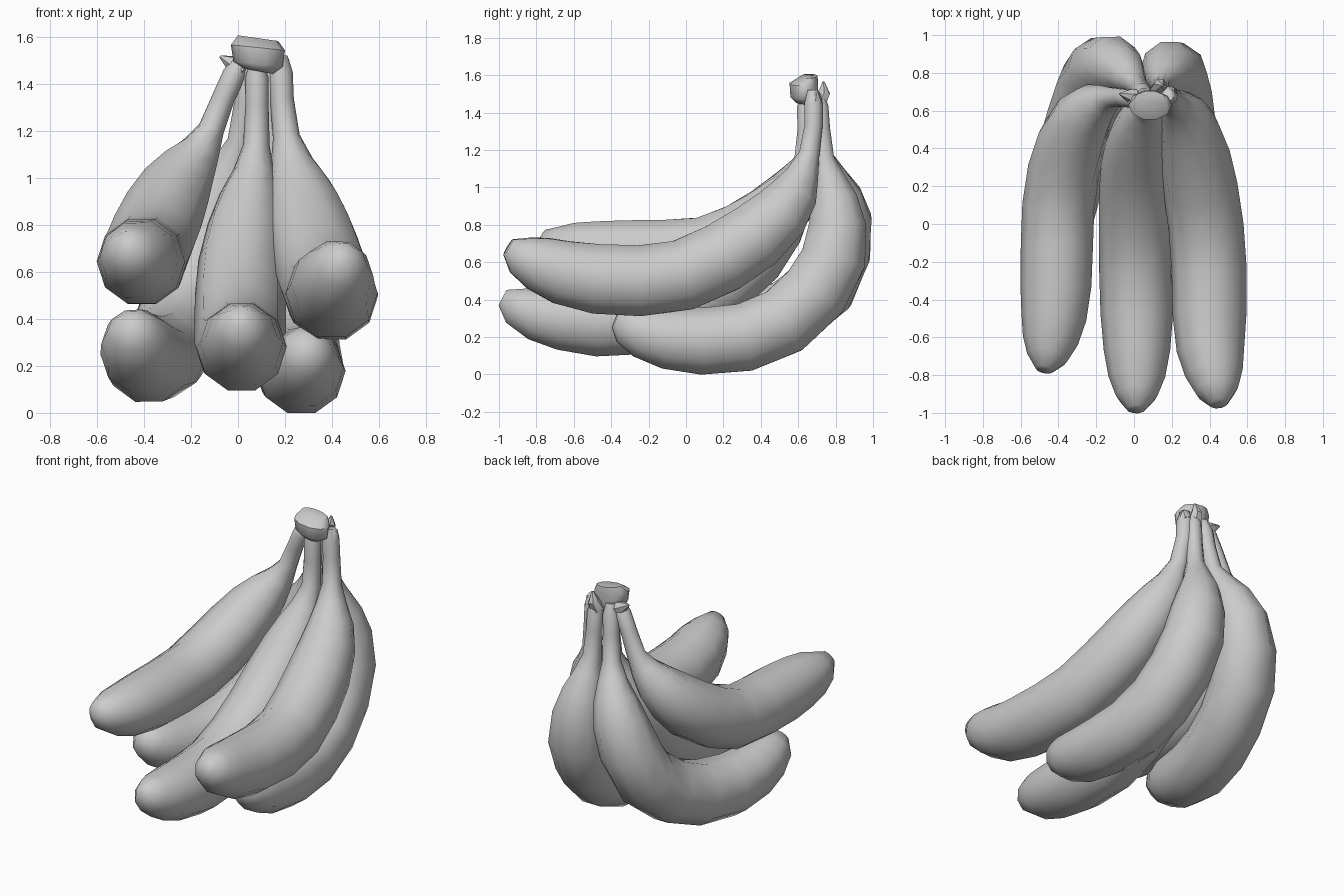
import bpy, bmesh, math
from mathutils import Vector

cube = bpy.data.objects.get("Cube")
if cube:
    bpy.data.objects.remove(cube)

# One plain grey for the whole bunch
GREY = (0.6, 0.6, 0.6, 1)
mat = bpy.data.materials.new("plain grey")
mat.use_nodes = True
mat.diffuse_color = GREY
mat.node_tree.nodes["Principled BSDF"].inputs["Base Color"].default_value = GREY

SIDES = 10
# Shared banana thickness: (fraction of length, radius)
PROFILE = [(0, .03), (.03, .05), (.08, .05), (.15, .057), (.2, .09), (.25, .132), (.31, .165),
           (.39, .188), (.48, .196), (.58, .197), (.68, .197), (.78, .194),
           (.86, .178), (.92, .152), (.965, .112), (1, .05)]


def add_object(name, bm, angle):
    bmesh.ops.recalc_face_normals(bm, faces=bm.faces)
    mesh = bpy.data.meshes.new(name)
    bm.to_mesh(mesh)
    bm.free()
    mesh.materials.append(mat)
    obj = bpy.data.objects.new(name, mesh)
    bpy.context.collection.objects.link(obj)
    bpy.ops.object.select_all(action='DESELECT')
    obj.select_set(True)
    bpy.context.view_layer.objects.active = obj
    bpy.ops.object.shade_smooth_by_angle(angle=math.radians(angle))


def smooth_path(points, steps=12):
    """Dense Catmull-Rom curve through the points."""
    p = [Vector(q) for q in points]
    p = [2 * p[0] - p[1]] + p + [2 * p[-1] - p[-2]]
    dense = []
    for a, b, c, d in zip(p, p[1:], p[2:], p[3:]):
        for i in range(steps):
            t = i / steps
            dense.append(.5 * (2 * b + (c - a) * t + (2 * a - 5 * b + 4 * c - d) * t ** 2
                               + (3 * b - a - 3 * c + d) * t ** 3))
    return dense + [p[-2]]


def at_fraction(path, f):
    """Point and direction at a fraction of the path length."""
    lengths = [(b - a).length for a, b in zip(path, path[1:])]
    left = f * sum(lengths)
    for a, b, length in zip(path, path[1:], lengths):
        if left <= length:
            break
        left -= length
    return a.lerp(b, min(left / length, 1)), (b - a).normalized()


def tube(name, points, profile, scale=1, sides=SIDES, angle=75):
    path = smooth_path(points)
    bm = bmesh.new()
    rings = []
    for f, radius in profile:
        centre, along = at_fraction(path, f)
        across = (Vector((1, 0, 0)) - along * along.x).normalized()
        up = along.cross(across)
        rings.append([bm.verts.new(centre + radius * scale * (
            across * math.cos(k * math.tau / sides) + up * math.sin(k * math.tau / sides)))
            for k in range(sides)])
    for a, b in zip(rings, rings[1:]):
        for k in range(sides):
            n = (k + 1) % sides
            bm.faces.new((a[k], a[n], b[n], b[k]))
    bm.faces.new(rings[0])
    bm.faces.new(rings[-1])
    add_object(name, bm, angle)


# Bananas, each from stem to tip
tube("upper_right_banana", [
    (.01, .66, 1.5), (-.08, .67, 1.3), (-.14, .66, 1.15), (-.26, .58, .97), (-.35, .38, .785),
    (-.4, .1, .66), (-.41, -.2, .645), (-.42, -.45, .65), (-.45, -.66, .68), (-.475, -.77, .73)],
    PROFILE, .97)
tube("middle_banana", [
    (.08, .64, 1.5), (.08, .64, 1.2), (.07, .6, 1.04), (.04, .51, .84), (.015, .34, .62),
    (.01, .1, .43), (.01, -.2, .3), (.015, -.5, .28), (.015, -.82, .33), (.01, -.98, .41)],
    PROFILE, .99)
tube("upper_left_banana", [
    (.18, .68, 1.52), (.19, .68, 1.3), (.22, .635, 1.1), (.28, .525, .885), (.33, .31, .695),
    (.38, 0, .535), (.4, -.3, .5), (.4, -.6, .53), (.43, -.83, .61), (.45, -.95, .68)],
    PROFILE, 1.01)
tube("lower_left_banana", [
    (.14, .71, 1.5), (.15, .74, 1.15), (.165, .785, .98), (.19, .81, .79), (.21, .775, .58),
    (.23, .63, .37), (.25, .44, .24), (.265, .19, .18), (.28, -.14, .2), (.3, -.4, .3)],
    PROFILE, .97)
tube("lower_right_banana", [
    (.05, .69, 1.5), (.01, .74, 1.15), (-.06, .81, .97), (-.14, .835, .77), (-.21, .75, .5),
    (-.27, .56, .33), (-.34, .3, .24), (-.395, .05, .235), (-.435, -.19, .305), (-.455, -.34, .4)],
    PROFILE, .98)

# Crown: a flattened block leaning forward, cut at the top
bm = bmesh.new()
for z, y, rx, ry in [(1.455, .645, .065, .06), (1.485, .63, .105, .075),
                     (1.555, .63, .115, .08), (1.595, .66, .085, .045)]:
    for k in range(SIDES):
        a = k * math.tau / SIDES
        bm.verts.new((.085 + rx * math.cos(a), y + ry * math.sin(a), z - .012 * math.cos(a)))
bmesh.ops.convex_hull(bm, input=bm.verts)
add_object("crown", bm, 50)

# Torn stem ends round the crown
TORN = [(0, .045), (.5, .035), (1, .006)]
for name, points in {
    "right_stem_flap": [(.03, .67, 1.46), (-.03, .68, 1.49), (-.08, .69, 1.52)],
    "back_stem_flap": [(.13, .71, 1.45), (.14, .74, 1.51), (.15, .735, 1.57)],
    "left_stem_flap": [(.18, .68, 1.45), (.2, .7, 1.48), (.21, .7, 1.51)],
}.items():
    tube(name, points, TORN, sides=6, angle=40)
